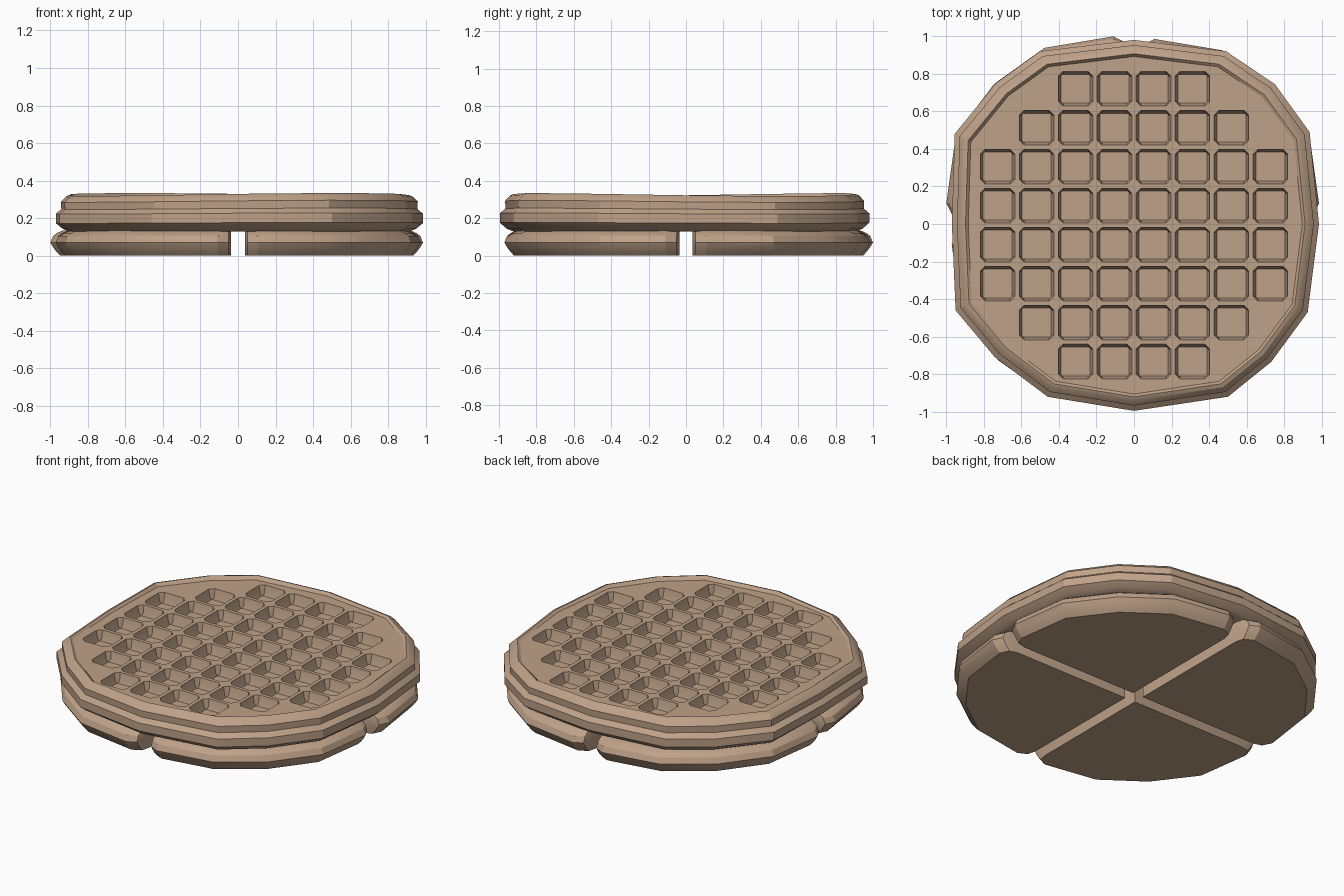
import bpy, bmesh, math

if "Cube" in bpy.data.objects:
    bpy.data.objects.remove(bpy.data.objects["Cube"])

mat = bpy.data.materials.new("baked_tan")
mat.diffuse_color = (0.52, 0.36, 0.25, 1)
mat.use_nodes = True
mat.node_tree.nodes["Principled BSDF"].inputs["Base Color"].default_value = mat.diffuse_color


def loft(bm, rings):
    """Skin a stack of equal-length rings and cap both ends."""
    vs = [[bm.verts.new(p) for p in r] for r in rings]
    n = len(vs[0])
    for a, b in zip(vs, vs[1:]):
        for i in range(n):
            j = (i + 1) % n
            bm.faces.new((a[i], a[j], b[j], b[i]))
    bm.faces.new(vs[0][::-1])
    bm.faces.new(vs[-1])


def finish(bm, name):
    bmesh.ops.recalc_face_normals(bm, faces=bm.faces)
    me = bpy.data.meshes.new(name)
    bm.to_mesh(me)
    bm.free()
    ob = bpy.data.objects.new(name, me)
    bpy.context.collection.objects.link(ob)
    me.materials.append(mat)
    return ob


def smooth(ob):
    bpy.ops.object.select_all(action='DESELECT')
    ob.select_set(True)
    bpy.context.view_layer.objects.active = ob
    bpy.ops.object.shade_smooth_by_angle(angle=math.radians(25))


# top disc: uneven 16-sided outline, bulging rim with a slightly wavy lip
outline = [(.985, 0), (.935, .49), (.75, .745), (.49, .92),
           (0, .98), (-.5, .92), (-.735, .75), (-.955, .48),
           (-.97, 0), (-.95, -.46), (-.74, -.71), (-.46, -.92),
           (0, -.995), (.5, -.92), (.73, -.735), (.925, -.47)]
profile = [(.93, .13, 0), (.965, .145, 0), (1, .175, .3), (1, .225, .4),
           (.97, .25, .5), (.972, .29, .7), (.945, .318, 1),
           (.925, .326, 1), (.91, .31, 0)]
rings = []
for s, z, wob in profile:
    ring = []
    for x, y in outline:
        a = math.atan2(y, x)
        ring.append((x * s, y * s, z + wob * .008 * math.sin(2 * a + 3.6)))
    rings.append(ring)
bm = bmesh.new()
loft(bm, rings)
top = finish(bm, "waffle_top")

# pocket grid: tapered, corner-cut squares
def pocket(cx, cy, h, c, z):
    pts = [(h, -h + c), (h, h - c), (h - c, h), (-h + c, h),
           (-h, h - c), (-h, -h + c), (-h + c, -h), (h - c, -h)]
    return [(cx + x, cy + y, z) for x, y in pts]


bm = bmesh.new()
pitch = .2075
for row, count in enumerate([4, 6, 8, 8, 8, 8, 6, 4]):
    cy = (3.5 - row) * pitch - .006
    for k in range(count):
        cx = (k - (count - 1) / 2) * pitch
        loft(bm, [pocket(cx, cy, .077, .006, .245),
                  pocket(cx, cy, .083, .018, .262),
                  pocket(cx, cy, .092, .025, .31),
                  pocket(cx, cy, .092, .025, .4)])
cutter = finish(bm, "pocket_cutter")
cutter.hide_render = True
mod = top.modifiers.new("pockets", 'BOOLEAN')
mod.operation = 'DIFFERENCE'
mod.solver = 'EXACT'
mod.object = cutter
bpy.context.view_layer.objects.active = top
bpy.ops.object.modifier_apply(modifier=mod.name)
bpy.data.objects.remove(cutter)
smooth(top)

# four lower quarters separated by a cross-shaped gap
g = .036
quarter = [(.9, g), (.955, .05), (.985, .11), (.935, .47), (.735, .735),
           (.47, .925), (.11, .985), (.05, .955), (g, .9)]
levels = [(.945, .008), (.965, .02), (.985, .045), (1, .07),
          (.985, .105), (.965, .12), (.93, .135)]
for name, sx, sy in [("front_left", -1, -1), ("front_right", 1, -1),
                     ("back_left", -1, 1), ("back_right", 1, 1)]:
    grow = 1.015 if name == "back_left" else (1 if sx > 0 and sy > 0 else .985)
    bm = bmesh.new()
    rings = []
    for s, z in levels:
        # the gap walls stay upright, only the outer rim bulges
        ring = [(sx * g, sy * g, z)]
        for x, y in quarter:
            ring.append((sx * (g + (x - g) * s * grow),
                         sy * (g + (y - g) * s * grow), z))
        rings.append(ring)
    # flatten the base onto the ground
    rings[0] = [(x, y, 0) for x, y, z in rings[0]]
    loft(bm, rings)
    smooth(finish(bm, "lower_quarter_" + name))
